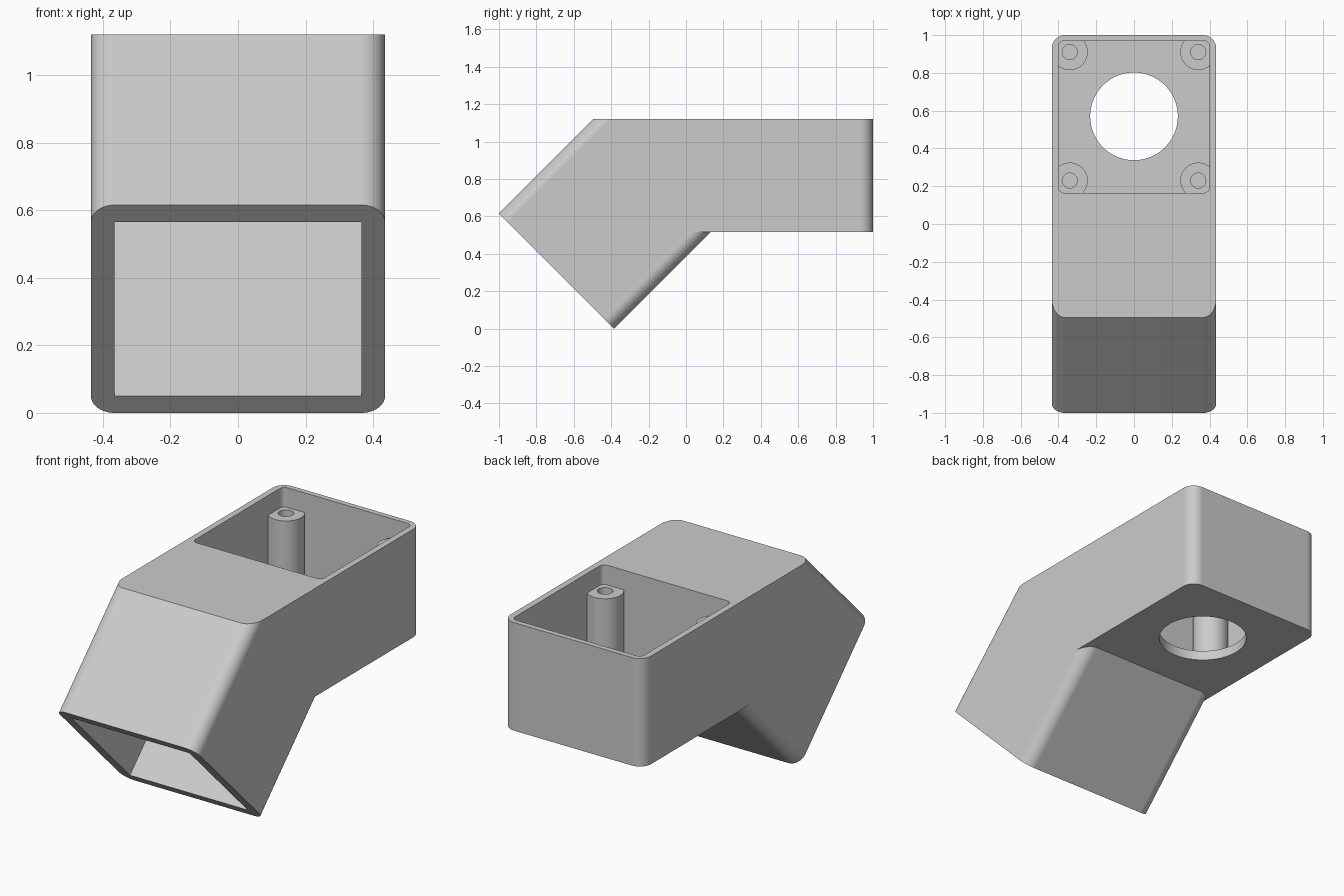
import bpy, bmesh
from math import cos, sin, pi, radians
from mathutils import Matrix

if "Cube" in bpy.data.objects:
    bpy.data.objects.remove(bpy.data.objects["Cube"], do_unlink=True)

WIDTH, TOP, BOTTOM = 0.87, 1.12, 0.515
FLOOR, POST_TOP = 0.57, 1.01

grey = bpy.data.materials.new("light_grey")
grey.use_nodes = True
grey.diffuse_color = (0.6, 0.6, 0.6, 1)
grey.node_tree.nodes["Principled BSDF"].inputs["Base Color"].default_value = (0.6, 0.6, 0.6, 1)


def prism(name, size_x, size_y, z0, z1, radius=0, matrix=Matrix(), steps=10):
    """Rectangle with rounded corners, extruded along local z."""
    points = []
    for i, (sx, sy) in enumerate([(1, 1), (-1, 1), (-1, -1), (1, -1)]):
        cx, cy = sx * (size_x / 2 - radius), sy * (size_y / 2 - radius)
        for k in range(steps + 1 if radius else 1):
            a = (i + k / steps) * pi / 2
            points.append((cx + radius * cos(a), cy + radius * sin(a)))
    return extrude(name, points, z0, z1, matrix)


def cylinder(name, x, y, radius, z0, z1, sides=48):
    points = [(radius * cos(2 * pi * k / sides), radius * sin(2 * pi * k / sides))
              for k in range(sides)]
    return extrude(name, points, z0, z1, Matrix.Translation((x, y, 0)))


def extrude(name, points, z0, z1, matrix):
    bm = bmesh.new()
    face = bm.faces.new([bm.verts.new((x, y, z0)) for x, y in points])
    new = bmesh.ops.extrude_face_region(bm, geom=[face])["geom"]
    bmesh.ops.translate(bm, vec=(0, 0, z1 - z0),
                        verts=[v for v in new if isinstance(v, bmesh.types.BMVert)])
    bmesh.ops.recalc_face_normals(bm, faces=bm.faces)
    bm.transform(matrix)
    mesh = bpy.data.meshes.new(name)
    bm.to_mesh(mesh)
    bm.free()
    mesh.materials.append(grey)
    obj = bpy.data.objects.new(name, mesh)
    bpy.context.collection.objects.link(obj)
    return obj


def combine(target, tool, operation):
    """Apply a boolean and discard the tool."""
    mod = target.modifiers.new("cut", 'BOOLEAN')
    mod.operation, mod.solver, mod.object = operation, 'EXACT', tool
    bpy.context.view_layer.objects.active = target
    bpy.ops.object.modifier_apply(modifier=mod.name)
    bpy.data.objects.remove(tool, do_unlink=True)


# Horizontal box joined to the sloping square tube, trimmed flat on top
housing = prism("housing", WIDTH, 1.2, BOTTOM, 1.3, 0.07, Matrix.Translation((0, 0.4, 0)))
slope = Matrix.Translation((0, -0.6925, 0.3075)) @ Matrix.Rotation(radians(-45), 4, 'X')
combine(housing, prism("tube", WIDTH, WIDTH, 0, 1.1, 0.07, slope), 'UNION')
combine(housing, prism("top_trim", 3, 3, TOP, 3), 'DIFFERENCE')

# Square socket in the open end of the tube
combine(housing, prism("socket", 0.73, 0.73, -0.1, 0.73, 0, slope), 'DIFFERENCE')

# Open pocket, leaving a screw post in each corner
corners = [(x, y) for x in (-0.34, 0.34) for y in (0.23, 0.91)]
pocket = prism("pocket", 0.8, 0.805, FLOOR, 1.3, 0.03, Matrix.Translation((0, 0.5675, 0)))
for x, y in corners:
    combine(pocket, cylinder("post", x, y, 0.095, 0.4, POST_TOP), 'DIFFERENCE')
combine(housing, pocket, 'DIFFERENCE')
for x, y in corners:
    combine(housing, cylinder("screw_hole", x, y, 0.04, 0.62, POST_TOP + 0.05, 32), 'DIFFERENCE')

# Round opening through the pocket floor
combine(housing, cylinder("floor_hole", 0, 0.57, 0.232, 0.3, 0.8, 96), 'DIFFERENCE')

# Smooth rounded corners, crisp edges
bpy.ops.object.select_all(action='DESELECT')
housing.select_set(True)
bpy.context.view_layer.objects.active = housing
bpy.ops.object.shade_smooth_by_angle(angle=radians(30))
normals = housing.modifiers.new("even_shading", 'WEIGHTED_NORMAL')
normals.keep_sharp = True
